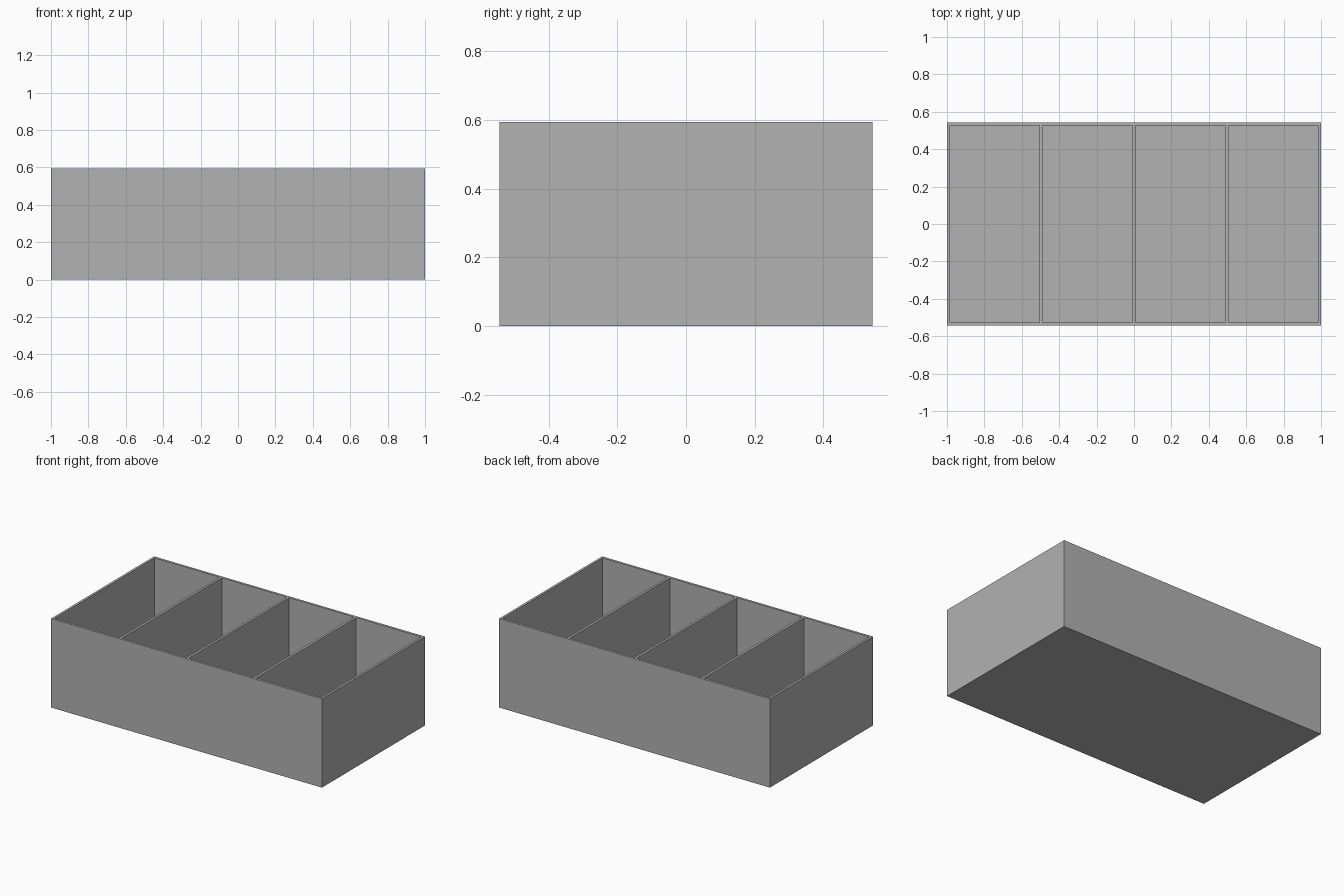
import bpy
import bmesh
from mathutils import Vector

cube = bpy.data.objects.get("Cube")
if cube:
    bpy.data.objects.remove(cube, do_unlink=True)

LENGTH, DEPTH, HEIGHT = 2.0, 1.086, 0.594
WALL, FLOOR, CELLS = 0.016, 0.016, 4
CELL = (LENGTH - WALL * (CELLS + 1)) / CELLS

# Plain grey material
grey = bpy.data.materials.new("grey")
grey.use_nodes = True
colour = (0.445, 0.445, 0.445, 1)
grey.diffuse_color = colour
grey.node_tree.nodes["Principled BSDF"].inputs["Base Color"].default_value = colour

# Solid outer block
bm = bmesh.new()
bmesh.ops.create_cube(bm, size=1)
for v in bm.verts:
    v.co = Vector((v.co.x * LENGTH, v.co.y * DEPTH, (v.co.z + 0.5) * HEIGHT))


def top_faces():
    return [f for f in bm.faces if f.normal.z > 0.9]


def cut_top(co, normal):
    faces = top_faces()
    edges = {e for f in faces for e in f.edges}
    verts = {v for f in faces for v in f.verts}
    bmesh.ops.bisect_plane(bm, geom=faces + list(edges) + list(verts),
                           plane_co=co, plane_no=normal)
    bm.normal_update()


# Mark out the rim and dividers on the top face
bm.normal_update()
starts = [-LENGTH / 2 + WALL + i * (CELL + WALL) for i in range(CELLS)]
for x in starts:
    cut_top((x, 0, HEIGHT), (1, 0, 0))
    cut_top((x + CELL, 0, HEIGHT), (1, 0, 0))
for side in (-1, 1):
    cut_top((0, side * (DEPTH / 2 - WALL), HEIGHT), (0, 1, 0))


def is_cell(face):
    c = face.calc_center_median()
    return (abs(c.y) < DEPTH / 2 - WALL
            and any(x < c.x < x + CELL for x in starts))


# Sink each compartment to the floor
cells = [f for f in top_faces() if is_cell(f)]
for f in bmesh.ops.extrude_discrete_faces(bm, faces=cells)["faces"]:
    for v in f.verts:
        v.co.z = FLOOR
bmesh.ops.recalc_face_normals(bm, faces=bm.faces)

mesh = bpy.data.meshes.new("divided_tray")
bm.to_mesh(mesh)
bm.free()
mesh.materials.append(grey)
tray = bpy.data.objects.new("divided_tray", mesh)
bpy.context.collection.objects.link(tray)
